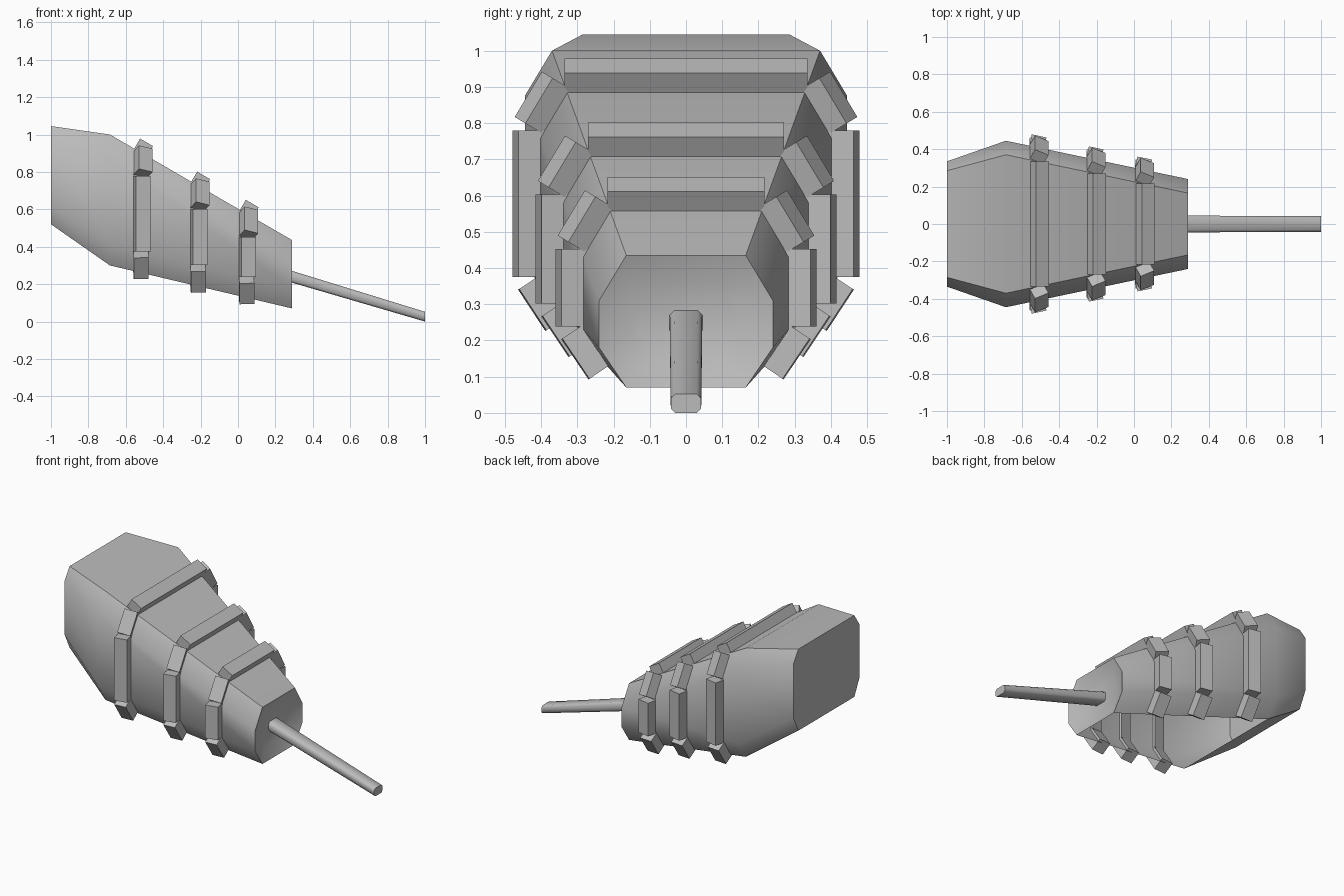
import bpy, bmesh, math
from mathutils import Vector, Matrix

if "Cube" in bpy.data.objects:
    bpy.data.objects.remove(bpy.data.objects["Cube"])

grey = bpy.data.materials.new("mid_grey")
grey.use_nodes = True
COLOUR = (0.5, 0.5, 0.5, 1)
grey.diffuse_color = COLOUR
grey.node_tree.nodes["Principled BSDF"].inputs["Base Color"].default_value = COLOUR


def finish(name, bm, smooth=None):
    mesh = bpy.data.meshes.new(name)
    bm.to_mesh(mesh)
    bm.free()
    mesh.materials.append(grey)
    ob = bpy.data.objects.new(name, mesh)
    bpy.context.collection.objects.link(ob)
    if smooth:
        bpy.ops.object.select_all(action='DESELECT')
        ob.select_set(True)
        bpy.context.view_layer.objects.active = ob
        bpy.ops.object.shade_smooth_by_angle(angle=math.radians(smooth))
    return ob


def bridge(bm, a, b, skip=()):
    n = len(a)
    for i in range(n):
        if i not in skip:
            j = (i + 1) % n
            bm.faces.new((a[i], a[j], b[j], b[i]))


# Hull stations: x, half width, half flat, top, upper side, lower side, bottom
STATIONS = [
    (-1.0, .335, .285, 1.045, .97, .62, .52),
    (-.685, .445, .37, 1.0, .875, .415, .30),
    (.29, .24, .165, .435, .31, .18, .07),
]


def section(s):
    x, w, f, t, u, l, b = s
    half = [(f, b), (w, l), (w, u), (f, t)]
    pts = half + [(-y, z) for y, z in reversed(half)]
    return [Vector((x, y, z)) for y, z in pts]


def section_at(x):
    a, b = STATIONS[1:]
    k = (x - a[0]) / (b[0] - a[0])
    return section([p + (q - p) * k for p, q in zip(a, b)])


# Faceted hull: closed tail, open belly, dished nose
bm = bmesh.new()
loops = [[bm.verts.new(p) for p in section(s)] for s in STATIONS]
BELLY = 7
bridge(bm, loops[0], loops[1])
bridge(bm, loops[1], loops[2], skip=(BELLY,))
bm.faces.new(loops[0])
nose_mid = Vector((.29, 0, .25))
dish = []
for v in loops[2]:
    p = nose_mid + (v.co - nose_mid) * .62
    p.x -= .04
    dish.append(bm.verts.new(p))
bridge(bm, loops[2], dish)
bm.faces.new(dish)
bmesh.ops.recalc_face_normals(bm, faces=bm.faces)
finish("hull", bm, 40)

# Three ribs of separate bars laid on the hull, none across the belly
NAMES = ["left_lower", "left_side", "left_upper", "top",
         "right_upper", "right_side", "right_lower"]
WIDTH, RISE, SINK = .08, .062, .015
for r, x in enumerate((-.52, -.215, .045)):
    here, ahead = section_at(x), section_at(x + .1)
    for i, name in enumerate(NAMES):
        a, b = here[i], here[i + 1]
        d = (b - a).normalized()
        t = (ahead[i] + ahead[i + 1] - a - b)
        t = (t - d * t.dot(d)).normalized()
        n = d.cross(t)
        mid = (a + b) / 2
        if n.dot(mid - Vector((x, 0, (here[0].z + here[3].z) / 2))) < 0:
            n = -n
        mid = mid + n * (RISE - SINK) / 2
        frame = Matrix((d, t, n)).transposed().to_4x4()
        size = Matrix.Diagonal(((b - a).length, WIDTH, RISE + SINK, 1))
        bm = bmesh.new()
        bmesh.ops.create_cube(bm, size=1, matrix=Matrix.Translation(mid) @ frame @ size)
        bmesh.ops.recalc_face_normals(bm, faces=bm.faces)
        finish(f"rib_{r + 1}_{name}", bm)

# Tapered rod with chamfered corners
bm = bmesh.new()
ends = []
for x, z, w, h in ((.23, .257, .045, .032), (1, .026, .042, .026)):
    c = .012
    quarter = [(w, h - c), (w - c, h)]
    prof = quarter + [(-y, q) for y, q in reversed(quarter)]
    prof += [(-y, -q) for y, q in prof]
    ends.append([bm.verts.new((x, y, z + q)) for y, q in prof])
bridge(bm, *ends)
for e in ends:
    bm.faces.new(e)
bmesh.ops.recalc_face_normals(bm, faces=bm.faces)
finish("rod", bm, 50)
